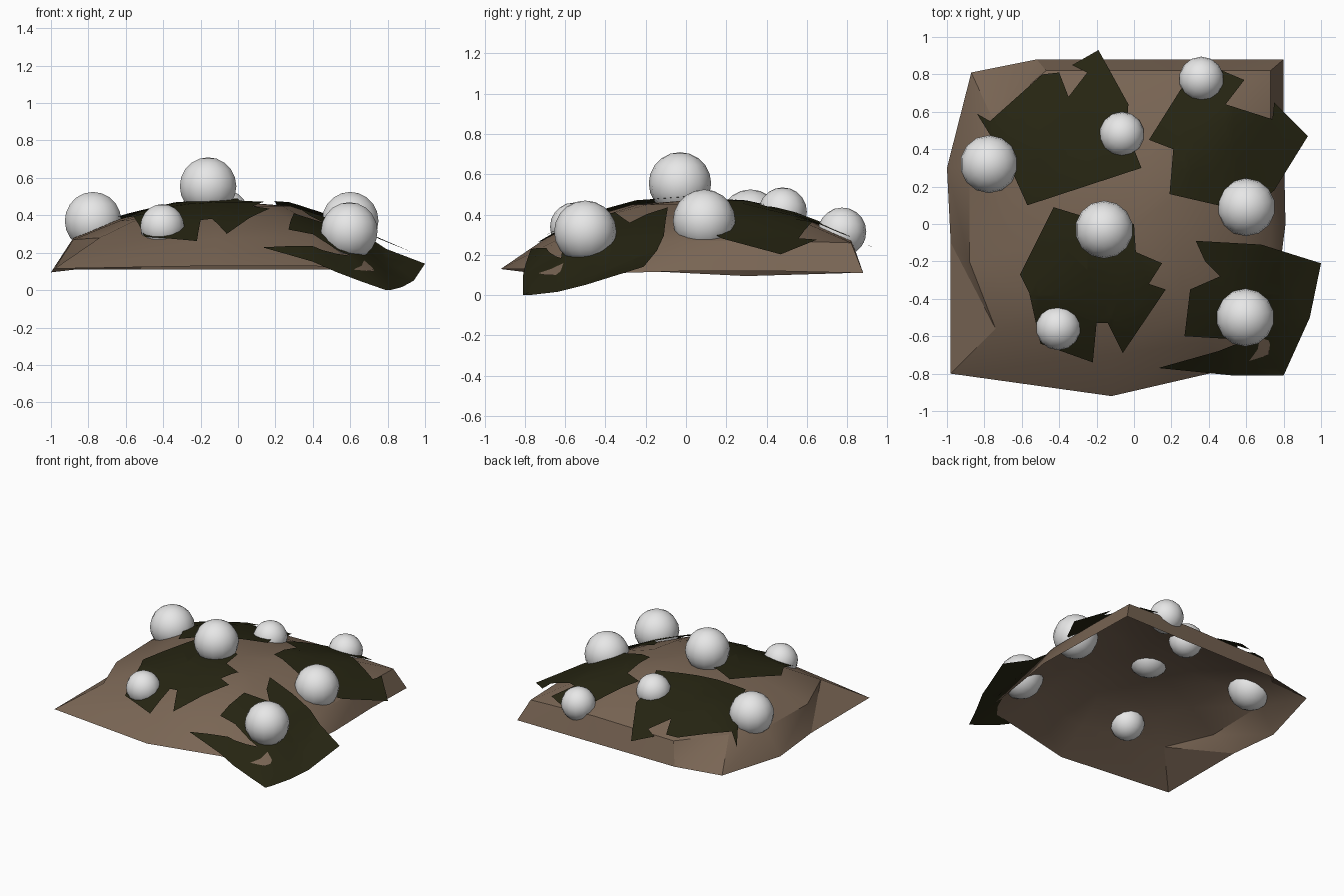
import bpy, bmesh
from mathutils import Vector
from mathutils.bvhtree import BVHTree

if "Cube" in bpy.data.objects:
    bpy.data.objects.remove(bpy.data.objects["Cube"])


def material(name, rgb):
    m = bpy.data.materials.new(name)
    m.diffuse_color = (*rgb, 1)
    m.use_nodes = True
    m.node_tree.nodes["Principled BSDF"].inputs["Base Color"].default_value = m.diffuse_color
    return m


SOIL = material("soil brown", (0.19, 0.13, 0.088))
MOSS = material("dark moss green", (0.019, 0.018, 0.006))
WHITE = material("pale white", (0.8, 0.8, 0.8))


def add_object(name, bm, mat, angle=0.6):
    me = bpy.data.meshes.new(name)
    bm.to_mesh(me)
    bm.free()
    me.materials.append(mat)
    ob = bpy.data.objects.new(name, me)
    bpy.context.collection.objects.link(ob)
    bpy.ops.object.select_all(action='DESELECT')
    ob.select_set(True)
    bpy.context.view_layer.objects.active = ob
    bpy.ops.object.shade_smooth_by_angle(angle=angle)
    return ob


# Mound: rim and shoulder loops, counter-clockwise from the right side
RIM = [(.81, 0, .12), (.80, .45, .12), (.80, .88, .11), (.2, .88, .11),
       (-.52, .88, .11), (-.87, .81, .11), (-1, .30, .095), (-.98, -.1, .115),
       (-.98, -.80, .115), (-.12, -.92, .13), (.4, -.8, .13), (.72, -.70, .10)]
SHOULDER = [(.73, 0, .27), (.73, .45, .27), (.73, .82, .26), (.2, .82, .28),
            (-.47, .82, .27), (-.76, .57, .30), (-.88, .30, .28), (-.88, -.2, .27),
            (-.74, -.56, .28), (-.12, -.70, .28), (.38, -.63, .28), (.62, -.5, .23)]
# Looser rim that the moss follows where it hangs over the edge
HANG = {0: (1.05, -.15, .13), 1: (.96, .47, .17), 2: (.95, 1.0, .16),
        3: (.2, .96, .21), 4: (-.4, .96, .19), 11: (.86, -.86, -.08)}


def mound_shape(rim):
    rings = [rim, SHOULDER,
             [(x * .72, y * .72, z + .10) for x, y, z in SHOULDER],
             [(x * .38, y * .38, .45) for x, y, z in SHOULDER]]
    n = len(rim)
    verts = [Vector(p) for r in rings for p in r] + [Vector((0, 0, .47))]
    faces = []
    for k in range(3):
        for i in range(n):
            j = (i + 1) % n
            a, b, c, d = k * n + i, k * n + j, (k + 1) * n + j, (k + 1) * n + i
            faces += [(a, b, c), (a, c, d)]
    faces += [(3 * n + i, 3 * n + (i + 1) % n, 4 * n) for i in range(n)]
    return verts, faces


verts, faces = mound_shape(RIM)
bm = bmesh.new()
bv = [bm.verts.new(v) for v in verts]
for f in faces:
    bm.faces.new([bv[i] for i in f])
add_object("soil_mound", bm, SOIL)

# Moss patches: ragged outlines sliced on a grid and draped over the mound
drape = BVHTree.FromPolygons(*mound_shape([HANG.get(i, p) for i, p in enumerate(RIM)]))


def moss_patch(name, outline):
    bm = bmesh.new()
    face = bm.faces.new([bm.verts.new((x, y, 0)) for x, y in outline])
    face.normal_update()
    if face.normal.z < 0:
        face.normal_flip()
    bmesh.ops.triangulate(bm, faces=bm.faces[:])
    for axis in ((1, 0, 0), (0, 1, 0)):
        for k in range(-7, 8):
            bmesh.ops.bisect_plane(bm, geom=bm.verts[:] + bm.edges[:] + bm.faces[:],
                                   plane_co=Vector(axis) * (k * .13 + .011), plane_no=axis)
    for v in bm.verts:
        hit = drape.ray_cast(Vector((v.co.x, v.co.y, 2)), Vector((0, 0, -1)))[0]
        if hit is None:
            hit = drape.find_nearest(Vector((v.co.x, v.co.y, .15)))[0]
        v.co.z = max(0, hit.z + .02)
    add_object(name, bm, MOSS)


moss_patch("moss_back_left", [
    (-.19, .93), (-.03, .64), (-.04, .5), (.04, .30), (-.57, .10), (-.66, .30),
    (-.84, .59), (-.77, .55), (-.49, .80), (-.40, .81), (-.35, .68), (-.25, .81),
    (-.33, .85)])
moss_patch("moss_back_right", [
    (.08, .45), (.25, .72), (.4, .85), (.59, .77), (.49, .64), (.74, .56),
    (.75, .65), (.93, .47), (.75, .18), (.6, .05), (.45, .1), (.19, .16), (.21, .4)])
moss_patch("moss_front_left", [
    (-.43, .09), (-.3, .05), (0, 0), (.01, -.15), (.15, -.21), (.08, -.32),
    (.17, -.35), (-.06, -.69), (-.14, -.53), (-.2, -.53), (-.22, -.74),
    (-.5, -.64), (-.56, -.37), (-.61, -.27)])
moss_patch("moss_front_right", [
    (.33, -.09), (.68, -.11), (1, -.21), (.94, -.5), (.8, -.81), (.53, -.81),
    (.13, -.77), (.45, -.68), (.6, -.62), (.27, -.60), (.30, -.35), (.46, -.28),
    (.38, -.2)])

# White balls half sunk into the mound: x, y, z, radius
BALLS = [(-.16, -.03, .555, .155), (-.775, .32, .37, .155), (.60, .09, .37, .155),
         (.595, -.5, .315, .155), (-.405, -.555, .34, .12), (-.065, .48, .415, .12),
         (.36, .775, .315, .12)]
for i, (x, y, z, r) in enumerate(BALLS):
    bm = bmesh.new()
    bmesh.ops.create_uvsphere(bm, u_segments=14, v_segments=10, radius=r)
    bmesh.ops.translate(bm, verts=bm.verts, vec=(x, y, z))
    add_object(f"white_ball_{i + 1}", bm, WHITE, 1.2)
